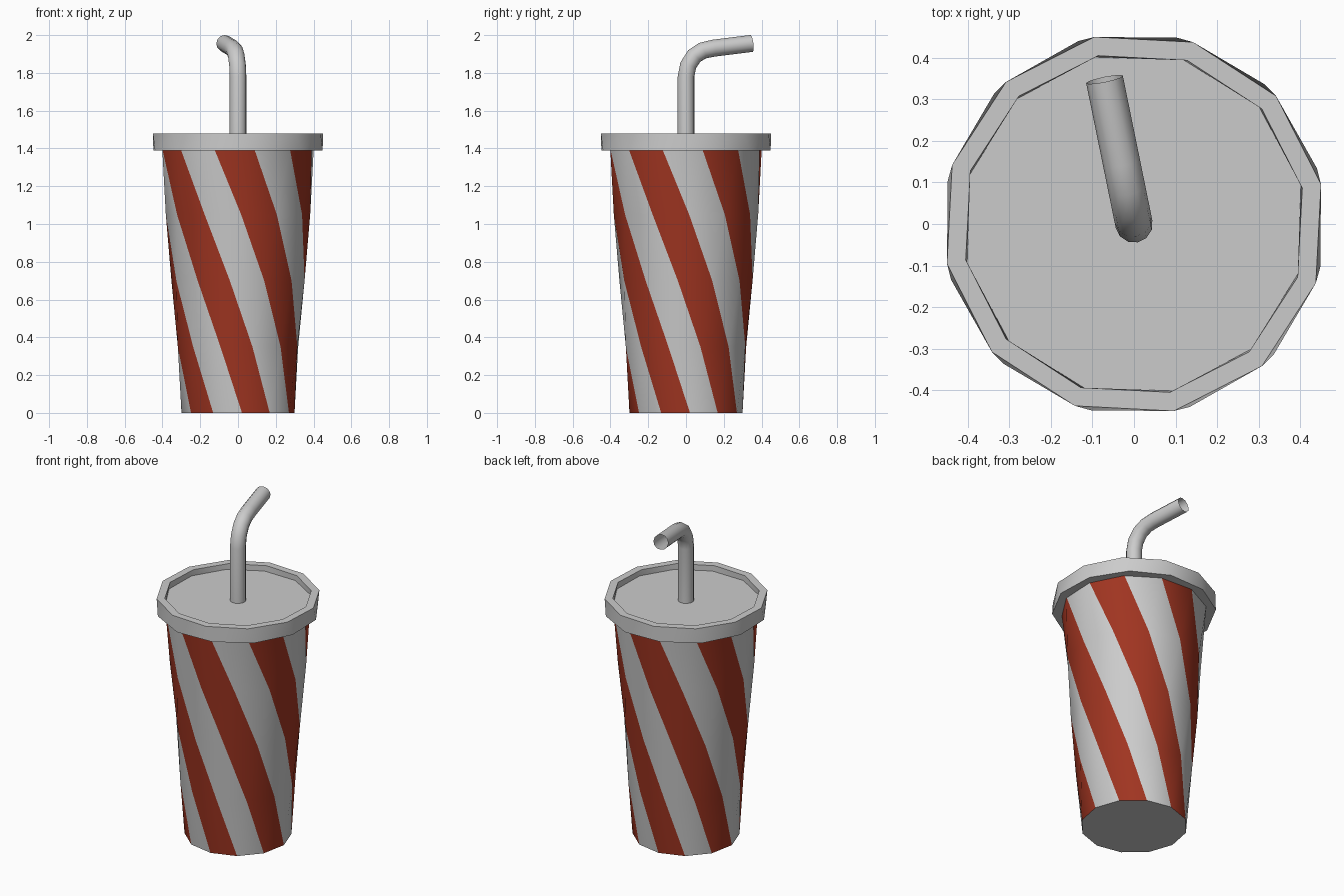
import bpy, math
from mathutils import Vector

if "Cube" in bpy.data.objects:
    bpy.data.objects.remove(bpy.data.objects["Cube"])

SIDES = 12


def ring(radius, z, degrees):
    """Twelve points round the z axis, first one turned from the -y direction."""
    pts = []
    for i in range(SIDES):
        a = math.radians(degrees - 90 + 360 * i / SIDES)
        pts.append((radius * math.cos(a), radius * math.sin(a), z))
    return pts


def loft(name, rings, cap_start=False, cap_end=False, angle=40):
    """Skin a list of rings into one object."""
    verts = [p for r in rings for p in r]
    faces = []
    for k in range(len(rings) - 1):
        for i in range(SIDES):
            j = (i + 1) % SIDES
            a, b = k * SIDES, (k + 1) * SIDES
            faces.append((a + i, a + j, b + j, b + i))
    if cap_start:
        faces.append(tuple(reversed(range(SIDES))))
    if cap_end:
        faces.append(tuple(range(len(verts) - SIDES, len(verts))))
    mesh = bpy.data.meshes.new(name)
    mesh.from_pydata(verts, [], faces)
    obj = bpy.data.objects.new(name, mesh)
    bpy.context.collection.objects.link(obj)
    bpy.ops.object.select_all(action='DESELECT')
    obj.select_set(True)
    bpy.context.view_layer.objects.active = obj
    bpy.ops.object.shade_smooth_by_angle(angle=math.radians(angle))
    return obj


def material(name, color):
    mat = bpy.data.materials.new(name)
    mat.diffuse_color = color
    mat.use_nodes = True
    mat.node_tree.nodes["Principled BSDF"].inputs["Base Color"].default_value = mat.diffuse_color
    return mat


# Cup: tapered and twisted, alternating red and plain strips
STEPS, TOP = 4, 1.40
cup = loft("cup", [ring(0.30 + 0.11 * k / STEPS, TOP * k / STEPS, 4 - 82 * k / STEPS)
                   for k in range(STEPS + 1)], cap_start=True)
cup.data.materials.append(material("plain", (0.8, 0.8, 0.8, 1)))
cup.data.materials.append(material("red", (0.35, 0.035, 0.015, 1)))
for f in cup.data.polygons:
    if len(f.vertices) == 4 and f.index % 2 == 0:
        f.material_index = 1

# Lid: rim with underside lip and a sunken floor
loft("lid", [ring(0.40, 1.39, -73), ring(0.46, 1.39, -73), ring(0.46, 1.48, -78),
             ring(0.414, 1.48, -78), ring(0.414, 1.445, -76)], cap_end=True)

# Straw: open tube swept along a bent path
heading = Vector((-0.2, 0.98, 0)).normalized()
up = Vector((0, 0, 1))
side = heading.cross(up)
# (distance along heading, height, tilt from vertical in degrees)
path = [(0, 1.42, 0), (0, 1.78, 0), (0.012, 1.84, 20), (0.045, 1.89, 42),
        (0.09, 1.918, 64), (0.15, 1.931, 80), (0.355, 1.956, 82)]
rings = []
for d, z, tilt in path:
    t = math.radians(tilt)
    across = heading * math.cos(t) - up * math.sin(t)
    rings.append([heading * d + up * z + 0.045 * (across * math.cos(a) - side * math.sin(a))
                  for a in (2 * math.pi * i / SIDES for i in range(SIDES))])
loft("straw", rings)
